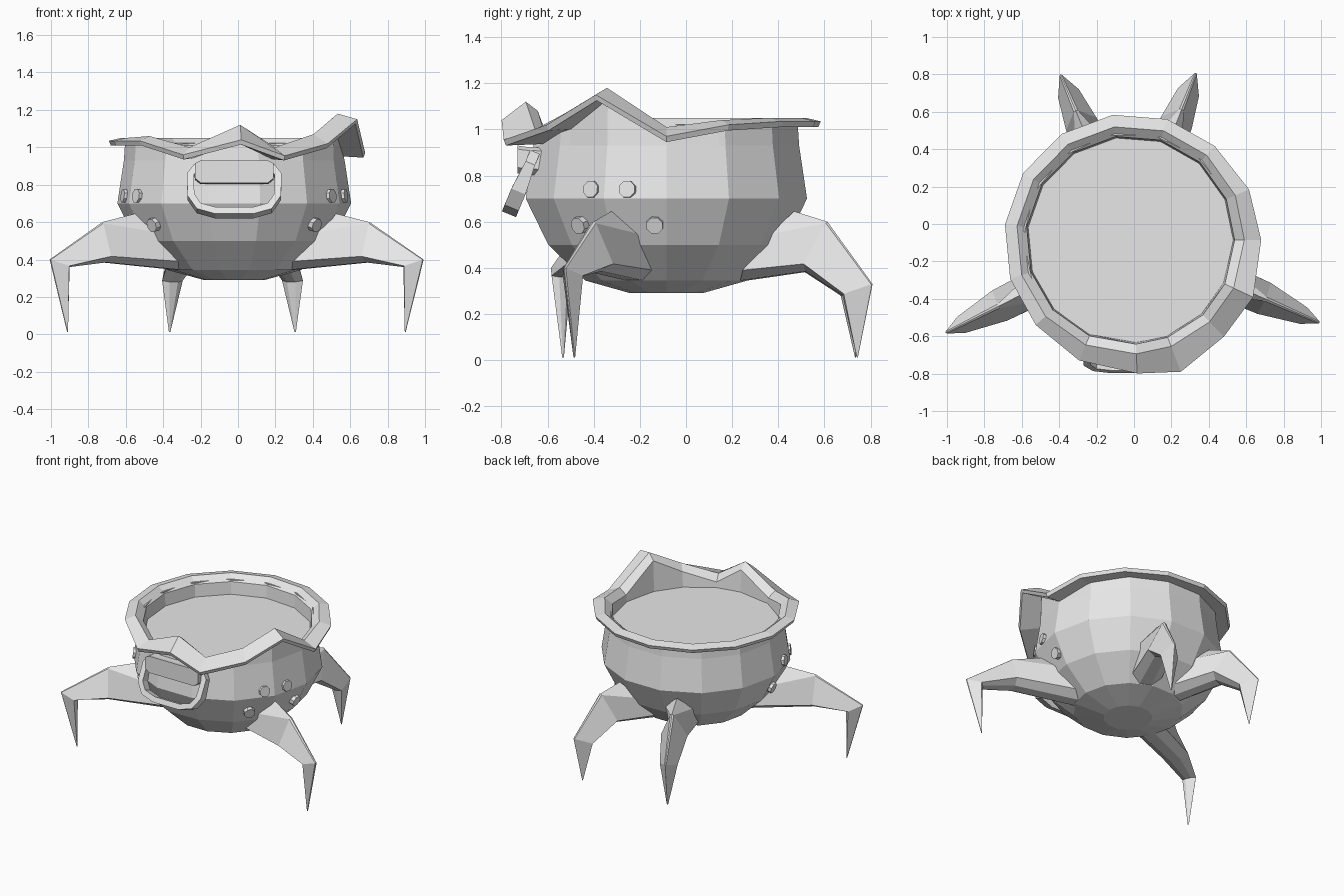
import bpy, bmesh, math
from mathutils import Vector

cube = bpy.data.objects.get("Cube")
if cube:
    bpy.data.objects.remove(cube, do_unlink=True)

iron = bpy.data.materials.new("light_grey")
iron.use_nodes = True
GREY = (0.8, 0.8, 0.8, 1)
iron.diffuse_color = GREY
iron.node_tree.nodes["Principled BSDF"].inputs["Base Color"].default_value = GREY

CENTRE = Vector((-0.02, -0.085, 0))
STEP = 360 / 14


def polar(angle, r, z):
    """Point around the pot axis; angle in degrees from +x."""
    a = math.radians(angle)
    return CENTRE + Vector((r * math.cos(a), r * math.sin(a), z))


def loft(name, rings, loop=False):
    """Skin a list of equal-length closed point rings."""
    bm = bmesh.new()
    vs = [[bm.verts.new(p) for p in ring] for ring in rings]
    n = len(vs[0])
    pairs = list(zip(vs, vs[1:])) + ([(vs[-1], vs[0])] if loop else [])
    for a, b in pairs:
        for i in range(n):
            j = (i + 1) % n
            bm.faces.new((a[i], a[j], b[j], b[i]))
    if not loop:
        bm.faces.new(vs[0][::-1])
        bm.faces.new(vs[-1])
    bmesh.ops.remove_doubles(bm, verts=bm.verts, dist=0.0005)
    bmesh.ops.recalc_face_normals(bm, faces=bm.faces)
    mesh = bpy.data.meshes.new(name)
    bm.to_mesh(mesh)
    bm.free()
    ob = bpy.data.objects.new(name, mesh)
    bpy.context.collection.objects.link(ob)
    mesh.materials.append(iron)


# Wavy rim: angle, outer radius, inner edge height, outer edge height
waves = [(-113, 0.70, 1.0, 0.96), (-87, 0.715, 1.12, 1.04),
         (-69, 0.755, 1.0, 0.955), (-46, 0.72, 1.07, 1.02),
         (-25, 0.725, 1.18, 1.15), (0, 0.70, 1.01, 0.97),
         (23, 0.69, 1.04, 1.02)]
waves += [(23 + 25 * k, 0.675, 1.05, 1.035) for k in range(1, 8)]
waves += [(222, 0.68, 1.06, 1.035)]


def rim_height(angle):
    """Height of the rim's outer edge at any angle."""
    angle = (angle + 113) % 360 - 113
    stops = waves + [(247,) + waves[0][1:]]
    for a, b in zip(stops, stops[1:]):
        if a[0] <= angle <= b[0]:
            return a[3] + (b[3] - a[3]) * (angle - a[0]) / (b[0] - a[0])


def rim_section(angle, r, zi, zo):
    pts = [(0.548, 0.90), (0.558, zi - 0.04), (0.61, zi), (r, zo),
           (r - 0.01, zo - 0.025), (0.568, zo - 0.018), (0.562, 0.90)]
    return [polar(angle, *p) for p in pts]


loft("rim", [rim_section(*w) for w in waves], loop=True)

# Pot body: fourteen flat sides, extra corners on the upper wall follow the rim
corners = [i * STEP for i in range(14)]
wall = sorted(set(corners) | {w[0] % 360 for w in waves})


def flat_side(angle, r, z):
    """Point on the straight side of the fourteen-sided ring."""
    off = math.radians(angle % STEP - STEP / 2)
    return polar(angle, r * math.cos(math.radians(STEP / 2)) / math.cos(off), z)


profile = [(0.16, 0.29), (0.36, 0.345), (0.525, 0.5), (0.625, 0.7), (0.59, 0.93)]
body = [[flat_side(a, r, z) for a in wall] for r, z in profile]
body += [[flat_side(a, r, rim_height(a) - 0.013) for a in wall] for r in (0.584, 0.573)]
body += [[flat_side(a, r, 0.922) for a in wall] for r in (0.572, 0.54)]
loft("pot_body", body)


# Bent, pointed legs that flare where they meet the pot
def leg(name, angle, stations):
    """Stations: top distance, top z, bottom distance, bottom z,
    shoulder width, shoulder drop, side width."""
    a = math.radians(angle)
    out = Vector((math.cos(a), math.sin(a), 0))
    side = Vector((-out.y, out.x, 0))
    rings = []
    for ut, zt, ub, zb, ws, drop, w in stations:
        top = CENTRE + out * ut + Vector((0, 0, zt))
        bot = CENTRE + out * ub + Vector((0, 0, zb))
        half = [(top.lerp(bot, drop), ws), (top.lerp(bot, 0.85), w), (bot, w * 0.4)]
        rings.append([top] + [p + side * d for p, d in half]
                     + [p - side * d for p, d in reversed(half)])
    loft(name, rings)


front = [(0.595, 0.645, 0.34, 0.345, 0.095, 0.33, 0.10),
         (0.79, 0.60, 0.78, 0.385, 0.012, 0.03, 0.09),
         (1.105, 0.40, 0.995, 0.36, 0.006, 0.03, 0.048),
         (1.0, 0.012, 0.996, 0.012, 0.003, 0.3, 0.004)]
back = [(0.595, 0.645, 0.36, 0.345, 0.095, 0.33, 0.10),
        (0.75, 0.60, 0.66, 0.385, 0.012, 0.03, 0.088),
        (0.96, 0.33, 0.83, 0.28, 0.006, 0.03, 0.06),
        (0.892, 0.012, 0.888, 0.012, 0.003, 0.3, 0.004)]
for place, angle, shape in [("front_left", -23.6, front), ("front_right", 206.7, front),
                            ("back_left", 68.5, back), ("back_right", 112.9, back)]:
    leg(place + "_leg", angle, shape)


# Eight-sided rivets, mirrored on both flanks
def rivet(name, angle, r, z, tilt):
    c = polar(angle, r, z)
    n = (polar(angle, 1, tilt) - CENTRE).normalized()
    u = n.cross(Vector((0, 0, 1))).normalized()
    v = n.cross(u)
    loft(name, [[c + n * d + (u * math.cos((k + 0.5) * math.pi / 4)
                              + v * math.sin((k + 0.5) * math.pi / 4)) * 0.038
                 for k in range(8)] for d in (-0.03, 0.012)])


for i, (ang, r, z, tilt) in enumerate([(-32, 0.61, 0.74, 0.1), (-16, 0.61, 0.74, 0.1),
                                       (-41, 0.575, 0.585, -0.3), (-5, 0.575, 0.585, -0.3)]):
    rivet(f"left_rivet_{i + 1}", ang, r, z, tilt)
    rivet(f"right_rivet_{i + 1}", 180 - ang, r, z, tilt)

# Handle mount: chamfered block on the front
outline = [(-0.21, 0.045), (-0.18, 0.06), (0.18, 0.06), (0.21, 0.045),
           (0.21, -0.035), (0.18, -0.06), (-0.18, -0.06), (-0.21, -0.035)]
loft("handle_mount", [[Vector((x - 0.02, y, z + 0.87 + dz)) for x, z in outline]
                      for y, dz in ((-0.60, -0.01), (-0.70, -0.005), (-0.73, 0.0))])

# Hanging handle: flat bar swept along a rounded U, leaning outward
half = [(0.20, 0.89), (0.234, 0.85), (0.232, 0.735), (0.19, 0.675), (0.10, 0.65)]
path = [(-x, z) for x, z in half] + [(x, z) for x, z in reversed(half)]
lean = Vector((0, -0.38, -0.92)).normalized()
across = Vector((0, -0.92, 0.38)).normalized()
sections = []
for i, (x, z) in enumerate(path):
    p = Vector((x - 0.02, -0.655 - (0.90 - z) * 0.42, z))
    a, b = path[max(i - 1, 0)], path[min(i + 1, len(path) - 1)]
    t = Vector((b[0] - a[0], 0, 0)) - lean * (b[1] - a[1])
    nrm = t.normalized().cross(across) * 0.019
    thick = across * (0.033 if z < 0.8 else 0.022)
    sections.append([p + nrm + thick, p + nrm - thick, p - nrm - thick, p - nrm + thick])
loft("handle", sections)
